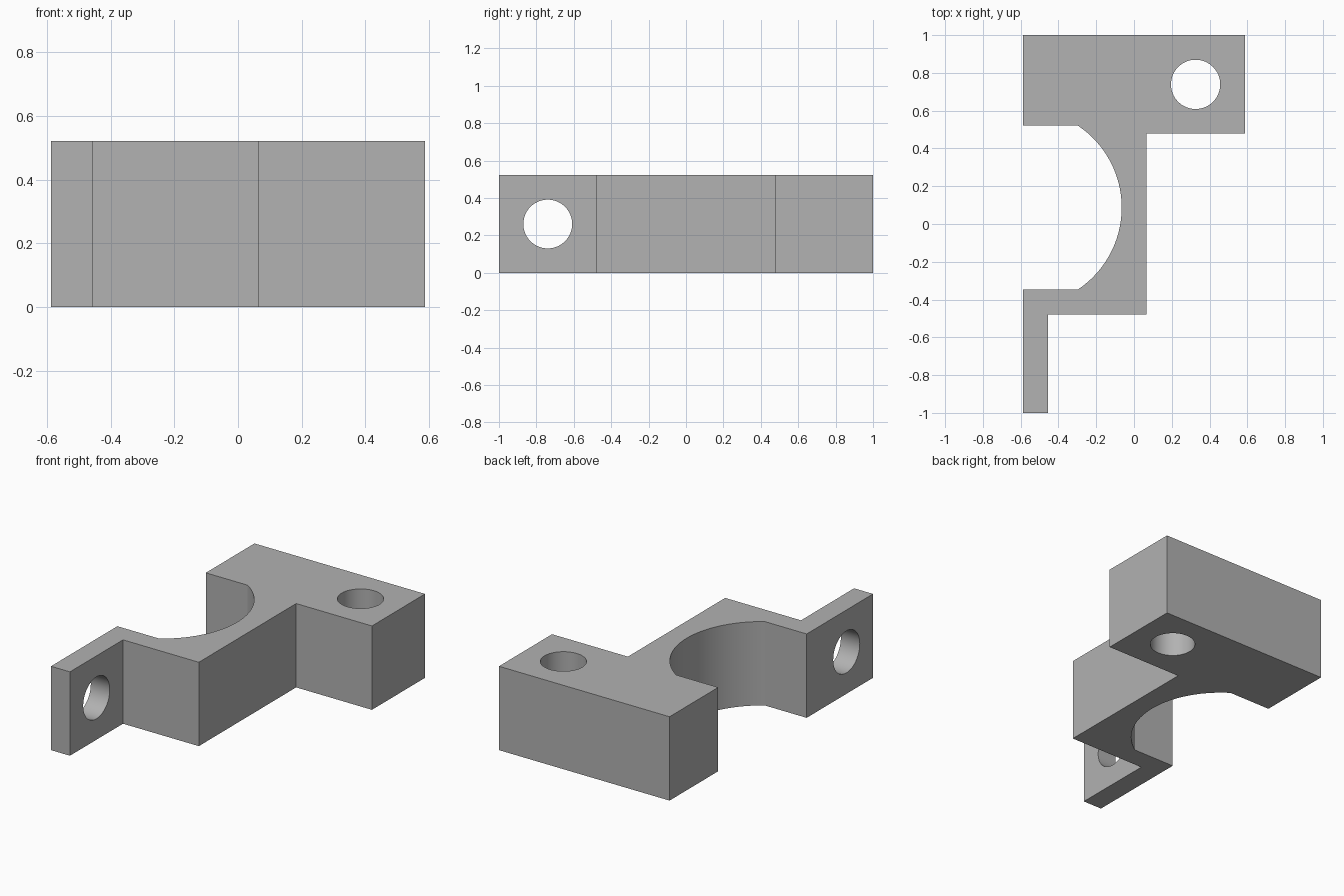
import bpy, bmesh, math
from mathutils import Vector

cube = bpy.data.objects.get("Cube")
if cube:
    bpy.data.objects.remove(cube, do_unlink=True)

U = 2 / 46            # design unit
HEIGHT = 12 * U
HOLE_R = 3 * U

grey = bpy.data.materials.new("plain_grey")
grey.use_nodes = True
grey.diffuse_color = (0.445, 0.445, 0.445, 1)
grey.node_tree.nodes["Principled BSDF"].inputs["Base Color"].default_value = grey.diffuse_color


def saddle_arc(cx, cy, radius, half_chord, steps=48):
    """Points of the clamp recess, from its front end to its back end."""
    a = math.asin(half_chord / radius)
    return [(cx + radius * math.cos(t), cy + radius * math.sin(t))
            for t in (-a + 2 * a * i / steps for i in range(steps + 1))]


def extrude_profile(name, points, height):
    bm = bmesh.new()
    face = bm.faces.new([bm.verts.new((x * U, y * U, 0)) for x, y in points])
    grown = bmesh.ops.extrude_face_region(bm, geom=[face])
    top = [g for g in grown["geom"] if isinstance(g, bmesh.types.BMVert)]
    bmesh.ops.translate(bm, verts=top, vec=(0, 0, height))
    bmesh.ops.recalc_face_normals(bm, faces=bm.faces)
    mesh = bpy.data.meshes.new(name)
    bm.to_mesh(mesh)
    bm.free()
    mesh.materials.append(grey)
    obj = bpy.data.objects.new(name, mesh)
    bpy.context.collection.objects.link(obj)
    return obj


def drill(obj, centre, rotation):
    bpy.ops.mesh.primitive_cylinder_add(vertices=64, radius=HOLE_R, depth=1,
                                        location=Vector(centre) * U, rotation=rotation)
    cutter = bpy.context.object
    cutter.name = "hole_cutter"
    cutter.hide_render = True
    cutter.data.materials.append(grey)
    mod = obj.modifiers.new("hole", 'BOOLEAN')
    mod.operation = 'DIFFERENCE'
    mod.solver = 'EXACT'
    mod.object = cutter
    bpy.ops.object.select_all(action='DESELECT')
    bpy.context.view_layer.objects.active = obj
    obj.select_set(True)
    bpy.ops.object.modifier_apply(modifier=mod.name)
    bpy.data.objects.remove(cutter, do_unlink=True)


# Bracket outline: thin tab, stepped web, thick block and round recess
outline = [(-13.5, -23), (-10.5, -23), (-10.5, -11), (1.5, -11), (1.5, 11),
           (13.5, 11), (13.5, 23), (-13.5, 23), (-13.5, 12)]
outline += reversed(saddle_arc(-13.5, 2, 12, 10))
outline.append((-13.5, -8))
bracket = extrude_profile("clamp_bracket", outline, HEIGHT)

# Vertical bolt hole in the block, sideways bolt hole in the tab
drill(bracket, (7.5, 17, 6), (0, 0, 0))
drill(bracket, (-12, -17, 6), (0, math.pi / 2, 0))

bpy.ops.object.shade_smooth_by_angle(angle=math.radians(30))
